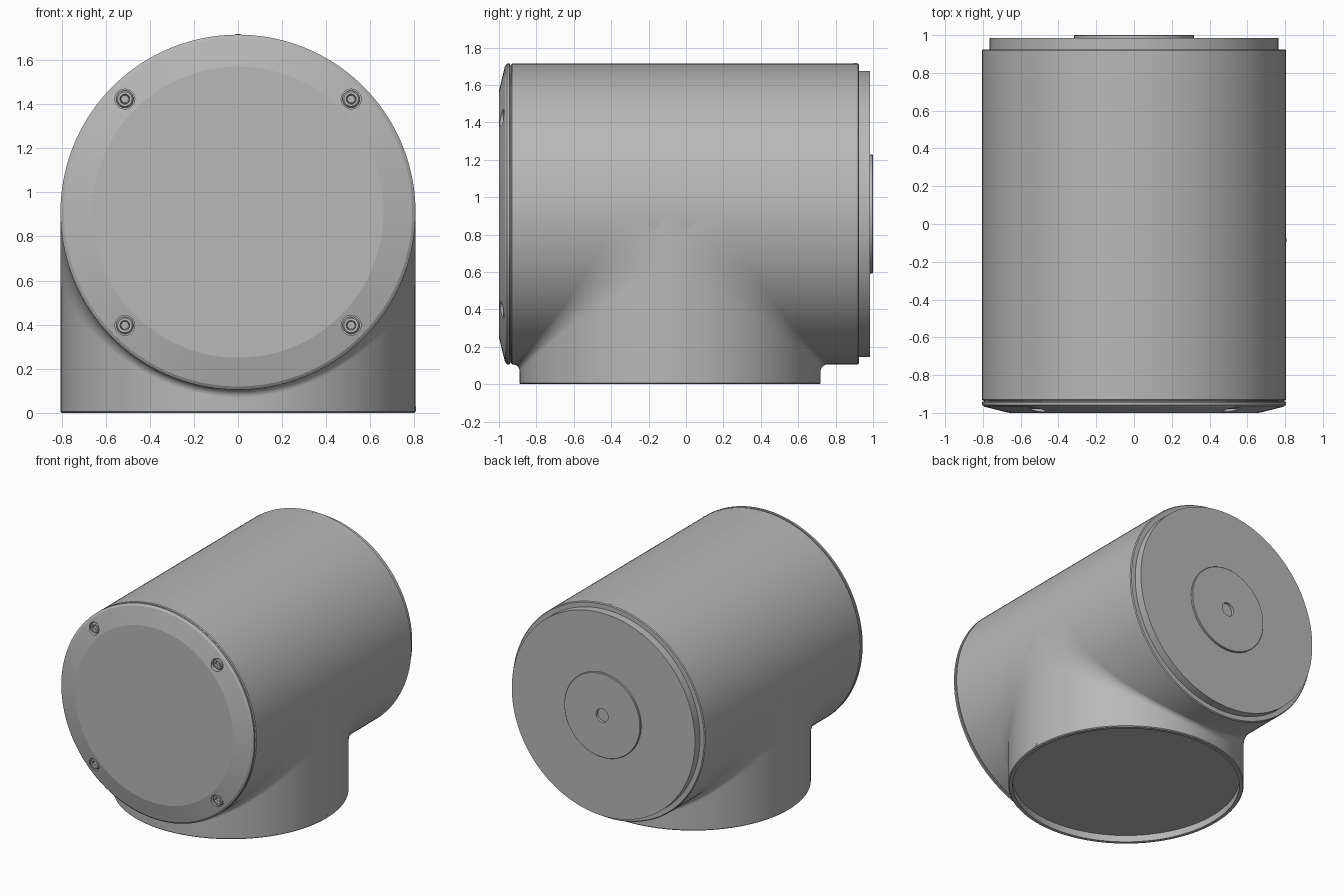
import bpy, bmesh, math
from mathutils import Vector, Matrix

if "Cube" in bpy.data.objects:
    bpy.data.objects.remove(bpy.data.objects["Cube"])

R = 0.805         # shared radius of barrel and neck
AXIS_Z = 0.91     # height of barrel axis
NECK_Y = -0.085   # neck axis position
SEG = 144

grey = bpy.data.materials.new("satin grey")
grey.use_nodes = True
GREY = (0.48, 0.48, 0.48, 1)
grey.diffuse_color = GREY
grey.node_tree.nodes["Principled BSDF"].inputs["Base Color"].default_value = GREY


def finish(name, bm, angle=9):
    mesh = bpy.data.meshes.new(name)
    bm.to_mesh(mesh)
    bm.free()
    mesh.materials.append(grey)
    obj = bpy.data.objects.new(name, mesh)
    bpy.context.collection.objects.link(obj)
    smooth(obj, angle)
    return obj


def smooth(obj, angle=9):
    bpy.ops.object.select_all(action='DESELECT')
    obj.select_set(True)
    bpy.context.view_layer.objects.active = obj
    bpy.ops.object.shade_smooth_by_angle(angle=math.radians(angle))


def lathe(name, profile, centre, axis, steps=SEG):
    """Revolve (radius, distance along axis) points about an axis."""
    axis = Vector(axis)
    side = Vector((1, 0, 0)) if abs(axis.x) < 0.5 else Vector((0, 1, 0))
    centre = Vector(centre)
    bm = bmesh.new()
    verts = [bm.verts.new(centre + side * r + axis * h) for r, h in profile]
    edges = [bm.edges.new(pair) for pair in zip(verts, verts[1:])]
    bmesh.ops.spin(bm, geom=verts + edges, cent=centre, axis=axis,
                   angle=math.tau, steps=steps, use_duplicate=False)
    bmesh.ops.remove_doubles(bm, verts=bm.verts, dist=1e-5)
    bmesh.ops.recalc_face_normals(bm, faces=bm.faces)
    return finish(name, bm)


centre = (0, 0, AXIS_Z)
back, front = (0, 1, 0), (0, -1, 0)

# Main horizontal barrel
lathe("barrel", [(0, -0.935), (R - 0.006, -0.935), (R, -0.929), (R, 0.919),
                 (R - 0.006, 0.925), (0, 0.925)], centre, back)

# Vertical neck with a shallow recess underneath
lathe("neck", [(0, 0.05), (0.775, 0.05), (0.775, 0), (R - 0.006, 0), (R, 0.006),
               (R, AXIS_Z), (0, AXIS_Z)], (0, NECK_Y, 0), (0, 0, 1))

# Blend between barrel and neck, growing softer towards the sides
bm = bmesh.new()
COLS, ROWS = 96, 20
for sign in (-1, 1):
    grid = []
    for i in range(COLS + 1):
        t = math.pi * (i / COLS - 0.5)
        x, d = R * math.sin(t), R * math.cos(t)
        rho = 0.035 + 0.27 * (1 - math.cos(t)) ** 2
        column = []
        for j in range(ROWS + 1):
            a = math.pi / 2 * j / ROWS
            y = NECK_Y + sign * (d + rho - rho * math.cos(a))
            z = AXIS_Z - d - rho + rho * math.sin(a)
            column.append(bm.verts.new((x, y, z)))
        grid.append(column)
    for c, n in zip(grid, grid[1:]):
        for j in range(ROWS):
            quad = [c[j], n[j], n[j + 1], c[j + 1]]
            bm.faces.new(quad if sign < 0 else quad[::-1])
finish("neck_blend", bm, 40)

# Front cover with a sloping rim, and the thin groove behind it
lathe("cover_groove", [(0, 0.93), (R - 0.012, 0.93), (R - 0.012, 0.945), (0, 0.945)],
      centre, front)
cover = lathe("front_cover", [(0, 0.941), (R - 0.003, 0.941), (R, 0.944), (R, 0.957),
                              (0.79, 0.968), (0.66, 1.0), (0, 1.0)], centre, front)

# Four recessed socket screws in the rim
SCREW = 0.513
for sx in (-1, 1):
    for sz in (-1, 1):
        spot = (sx * SCREW, 0, AXIS_Z + sz * SCREW)
        cutter = lathe("screw_hole_cutter", [(0, 0.952), (0.045, 0.952), (0.045, 1.05),
                                             (0, 1.05)], spot, front, 32)
        cutter.hide_render = True
        cut = cover.modifiers.new("screw_hole", 'BOOLEAN')
        cut.operation, cut.object, cut.solver = 'DIFFERENCE', cutter, 'EXACT'
        bpy.context.view_layer.objects.active = cover
        bpy.ops.object.modifier_apply(modifier=cut.name)
        bpy.data.objects.remove(cutter)
        lathe("screw_head", [(0, 0.951), (0.039, 0.951), (0.039, 0.972), (0.033, 0.979),
                             (0.022, 0.979), (0.022, 0.962), (0, 0.962)], spot, front, 30)
        # Hexagonal socket
        bm = bmesh.new()
        outer, inner = [], []
        for k in range(6):
            v = Matrix.Rotation(k * math.tau / 6, 3, 'Y') @ Vector((1, 0, 0))
            outer.append(bm.verts.new(Vector(spot) + v * 0.024 + Vector((0, -0.9785, 0))))
            inner.append(bm.verts.new(Vector(spot) + v * 0.019 + Vector((0, -0.963, 0))))
        for k in range(6):
            m = (k + 1) % 6
            bm.faces.new((outer[k], outer[m], inner[m], inner[k]))
        finish("screw_socket", bm)
smooth(cover)

# Rear plate, hub disc and its centre hole
lathe("rear_plate", [(0, 0.92), (0.765, 0.92), (0.765, 0.985), (0.31, 0.985),
                     (0.31, 0.975), (0, 0.975)], centre, back)
lathe("rear_hub", [(0, 0.974), (0.317, 0.974), (0.317, 0.997), (0.314, 1.0),
                   (0.05, 1.0), (0.05, 0.98), (0, 0.98)], centre, back)

# Small index marks on the barrel and neck rims
mark = [(0, -0.02), (0.011, -0.02), (0.011, 0.002), (0, 0.003)]
lathe("barrel_mark", mark, (0, 0.905, AXIS_Z + R), (0, 0, 1), 16)
lathe("neck_mark", mark, (R, NECK_Y, 0.02), (1, 0, 0), 16)
